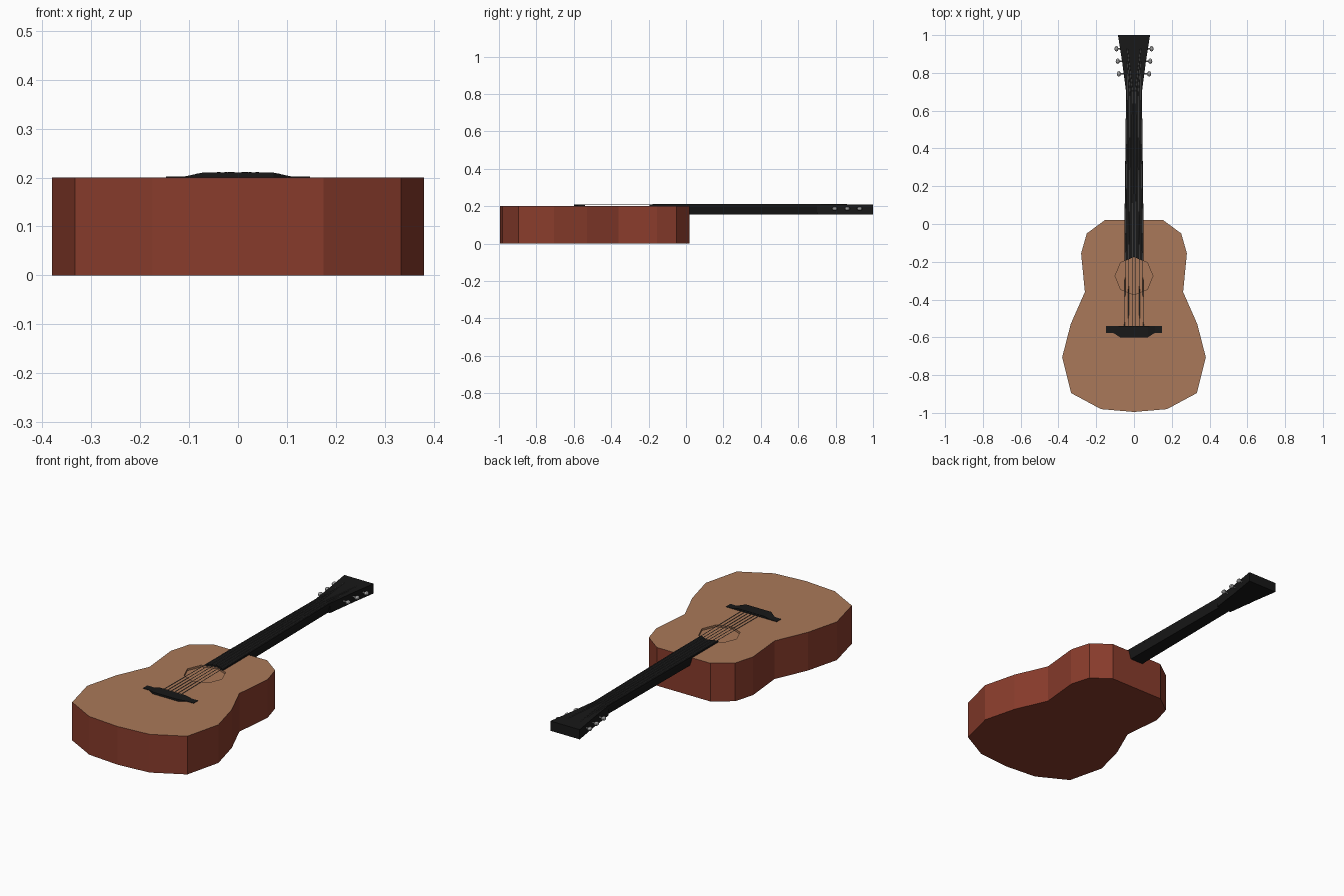
import bpy, bmesh, math
from mathutils import Matrix

if "Cube" in bpy.data.objects:
    bpy.data.objects.remove(bpy.data.objects["Cube"])


def material(name, r, g, b):
    m = bpy.data.materials.new(name)
    m.diffuse_color = (r, g, b, 1)
    m.use_nodes = True
    m.node_tree.nodes["Principled BSDF"].inputs["Base Color"].default_value = m.diffuse_color
    return m


side_wood = material("side_wood", 0.25, 0.045, 0.025)
top_wood = material("top_wood", 0.40, 0.19, 0.10)
black = material("black_wood", 0.009, 0.009, 0.009)
steel = material("steel", 0.35, 0.35, 0.35)
string_grey = material("string_grey", 0.10, 0.10, 0.10)


def finish(name, bm, *mats):
    bmesh.ops.recalc_face_normals(bm, faces=bm.faces)
    me = bpy.data.meshes.new(name)
    bm.to_mesh(me)
    bm.free()
    for m in mats:
        me.materials.append(m)
    ob = bpy.data.objects.new(name, me)
    bpy.context.collection.objects.link(ob)
    return ob


def loft(name, sections, *mats):
    """Skin a list of equal-length closed rings and cap both ends."""
    bm = bmesh.new()
    rings = [[bm.verts.new(p) for p in s] for s in sections]
    n = len(rings[0])
    for a, b in zip(rings, rings[1:]):
        for i in range(n):
            j = (i + 1) % n
            bm.faces.new((a[i], a[j], b[j], b[i]))
    bm.faces.new(rings[0])
    top = bm.faces.new(rings[-1])
    if len(mats) > 1:
        top.material_index = 1
    return finish(name, bm, *mats)


def prism(name, outline, z0, z1, *mats):
    return loft(name, [[(x, y, z) for x, y in outline] for z in (z0, z1)], *mats)


# Body: mirrored half outline, extruded, with a lighter top
half = [(0.155, 0.02), (0.25, -0.05), (0.28, -0.155), (0.26, -0.36),
        (0.335, -0.53), (0.38, -0.705), (0.333, -0.895), (0.175, -0.98)]
outline = half + [(0, -0.995)] + [(-x, y) for x, y in reversed(half)]
body = prism("body", outline, 0, 0.2, side_wood, top_wood)

# Sound hole: shallow octagonal recess
octagon = [(0.1 * math.sin(i * math.pi / 4), -0.275 + 0.1 * math.cos(i * math.pi / 4))
           for i in range(8)]
cutter = prism("sound_hole_cutter", octagon, 0.19, 0.25, side_wood, top_wood)
for p in cutter.data.polygons:
    p.material_index = 1
cutter.hide_render = True
cutter.hide_viewport = True
cut = body.modifiers.new("sound_hole", 'BOOLEAN')
cut.operation = 'DIFFERENCE'
cut.solver = 'EXACT'
cut.object = cutter

# Fretboard, its end following the sound hole
prism("fretboard", [(0, -0.175), (0.05, -0.196), (0.05, 0.02), (0.042, 0.7),
                    (-0.042, 0.7), (-0.05, 0.02), (-0.05, -0.196)], 0.198, 0.208, black)


# Neck with tapered underside
def neck_section(y, w):
    return [(-w, y, 0.198), (w, y, 0.198), (w * 0.75, y, 0.157), (-w * 0.75, y, 0.157)]


loft("neck", [neck_section(0.01, 0.05), neck_section(0.7, 0.042)], black)

# Headstock flaring to its end
prism("headstock", [(-0.042, 0.7), (0.042, 0.7), (0.063, 0.86), (0.085, 1.0),
                    (-0.085, 1.0), (-0.063, 0.86)], 0.157, 0.208, black)

# Bridge with thin wings and a raised middle
loft("bridge", [[(x, -0.54, 0.195), (x, -0.54, z), (x, y, z), (x, y, 0.195)]
                for x, y, z in [(-0.147, -0.577, 0.202), (-0.11, -0.577, 0.202),
                                (-0.073, -0.6, 0.21), (0.073, -0.6, 0.21),
                                (0.11, -0.577, 0.202), (0.147, -0.577, 0.202)]], black)

# Tuning pegs: a stem and a flattened button on each side
for k, (y, x) in enumerate([(0.795, 0.080), (0.862, 0.086), (0.928, 0.093)]):
    for s in (-1, 1):
        bm = bmesh.new()
        bmesh.ops.create_uvsphere(
            bm, u_segments=8, v_segments=6, radius=1,
            matrix=Matrix.Translation((s * x, y, 0.187)) @ Matrix.Diagonal((0.011, 0.015, 0.010, 1)))
        bmesh.ops.create_cone(
            bm, cap_ends=True, segments=6, radius1=0.004, radius2=0.004, depth=0.04,
            matrix=Matrix.Translation((s * (x - 0.02), y, 0.187)) @ Matrix.Rotation(math.pi / 2, 4, 'Y'))
        finish(f"tuning_peg_{k}_{'left' if s < 0 else 'right'}", bm, steel)

# Strings: bridge to nut, then fanning out over the headstock
for i in range(6):
    t = (i - 2.5) / 2.5
    peg_y = 0.795 + 0.0665 * (abs(t) < 0.9) + 0.0665 * (abs(t) < 0.5)
    path = [(0.05 * t, -0.545, 0.2085), (0.036 * t, 0.7, 0.2095),
            (math.copysign(0.035, t), peg_y, 0.2085)]
    cu = bpy.data.curves.new(f"string_{i}", 'CURVE')
    cu.dimensions = '3D'
    cu.bevel_depth = 0.0018
    cu.bevel_resolution = 0
    sp = cu.splines.new('POLY')
    sp.points.add(len(path) - 1)
    for pt, co in zip(sp.points, path):
        pt.co = (*co, 1)
    cu.materials.append(string_grey)
    bpy.context.collection.objects.link(bpy.data.objects.new(f"string_{i}", cu))
